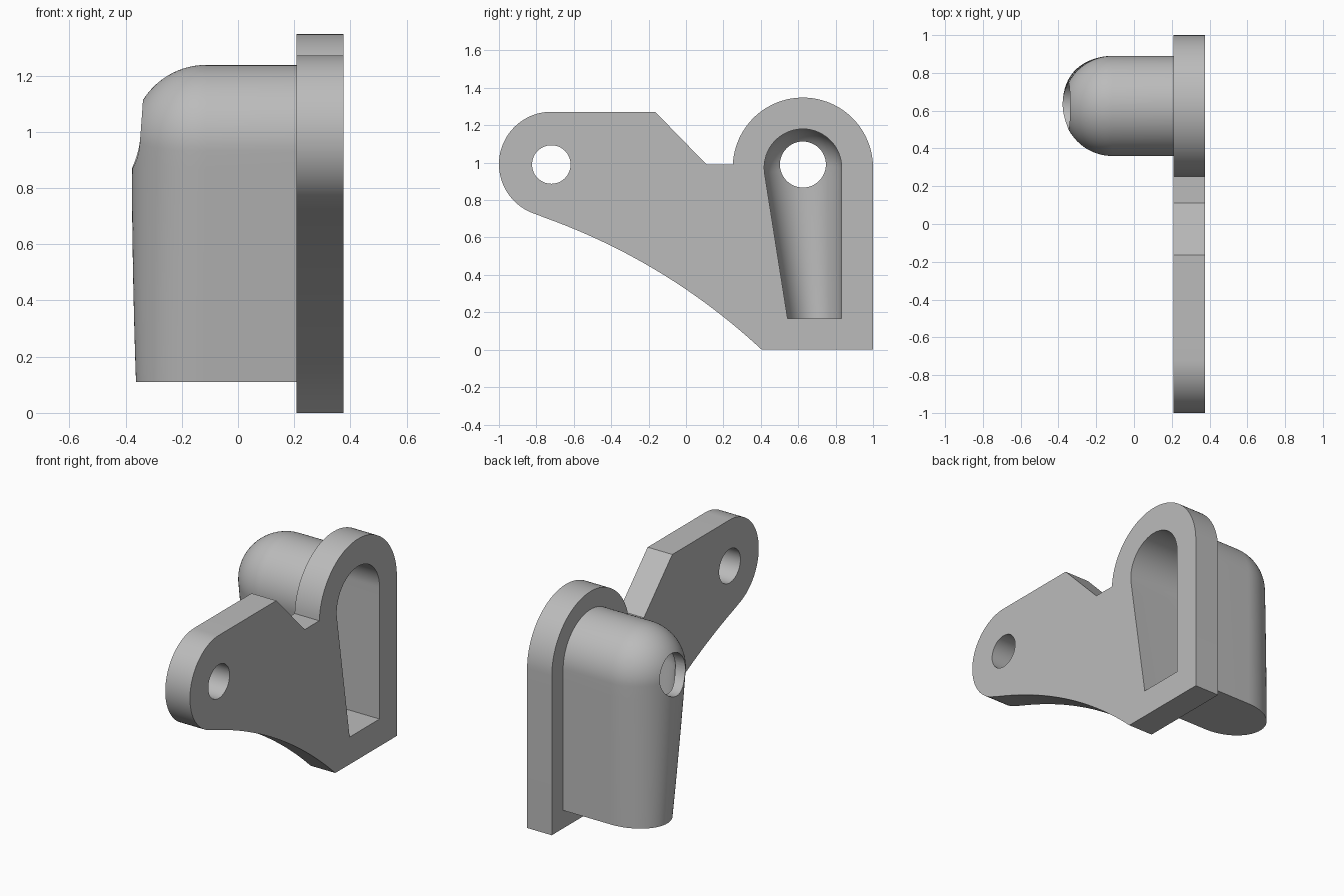
import bpy, bmesh
from math import sin, cos, pi, radians
from mathutils import Vector

if "Cube" in bpy.data.objects:
    bpy.data.objects.remove(bpy.data.objects["Cube"])

grey = bpy.data.materials.new("plain_grey")
grey.use_nodes = True
grey.diffuse_color = (0.5, 0.5, 0.5, 1)
grey.node_tree.nodes["Principled BSDF"].inputs["Base Color"].default_value = (0.5, 0.5, 0.5, 1)

FACE, BACK, DOME = 0.375, 0.208, -0.113   # open face, plate back, start of the domed end
CENTRE = Vector((0.625, 0.973))           # (y, z) of the housing's round top


def arc(c, r, a, b, n):
    return [Vector((c[0] + r * cos(radians(a + (b - a) * i / n)),
                    c[1] + r * sin(radians(a + (b - a) * i / n)))) for i in range(n + 1)]


def finish(name, bm):
    bmesh.ops.remove_doubles(bm, verts=bm.verts, dist=1e-5)
    bmesh.ops.recalc_face_normals(bm, faces=bm.faces)
    mesh = bpy.data.meshes.new(name)
    bm.to_mesh(mesh)
    bm.free()
    mesh.materials.append(grey)
    ob = bpy.data.objects.new(name, mesh)
    bpy.context.collection.objects.link(ob)
    return ob


def prism(name, outline, x0, x1):
    """Extrude a (y, z) outline along x."""
    bm = bmesh.new()
    face = bm.faces.new([bm.verts.new((x0, p[0], p[1])) for p in outline])
    ext = bmesh.ops.extrude_face_region(bm, geom=[face])
    bmesh.ops.translate(bm, vec=(x1 - x0, 0, 0),
                        verts=[v for v in ext["geom"] if isinstance(v, bmesh.types.BMVert)])
    return finish(name, bm)


def domed_body(name, r, left, bottom, x_open):
    """Tapered body with a round top and a domed end, lofted from half sections."""
    right = CENTRE.x + r
    ridge = Vector(((left + right) / 2, bottom))
    top = arc(CENTRE, r, 189, 0, 48)
    steps = [i / 12 for i in range(1, 13)]
    path = [(top[0].lerp(Vector((left, bottom)), t), CENTRE.lerp(ridge, t), t) for t in reversed(steps)]
    path += [(p, CENTRE, 0) for p in top]
    path += [(top[-1].lerp(Vector((right, bottom)), t), CENTRE.lerp(ridge, t), t) for t in steps]
    bm = bmesh.new()
    rows = []
    for p, q, t in path:
        row = [bm.verts.new((x_open, p.x, p.y))]
        for k in range(21):
            a = k / 20 * pi / 2
            yz = p.lerp(q, 1 - cos(a))
            row.append(bm.verts.new((DOME - (r - 0.015 * t * t) * sin(a), yz.x, yz.y)))
        rows.append(row)
    for a, b in zip(rows, rows[1:]):
        for k in range(len(a) - 1):
            bm.faces.new((a[k], a[k + 1], b[k + 1], b[k]))
    bm.faces.new(rows[0] + rows[-1][-2::-1])      # flat bottom
    bm.faces.new([row[0] for row in rows])        # flat open end
    return finish(name, bm)


def boolean(target, other, operation):
    mod = target.modifiers.new(other.name, 'BOOLEAN')
    mod.object, mod.operation, mod.solver = other, operation, 'EXACT'
    bpy.context.view_layer.objects.active = target
    bpy.ops.object.modifier_apply(modifier=mod.name)
    bpy.data.objects.remove(other)


# Side plate: round housing end, notch, round arm and curved underside
start, bend, end = Vector((-0.81, 0.725)), Vector((-0.126, 0.492)), Vector((0.405, 0))
underside = [start.lerp(bend, t).lerp(bend.lerp(end, t), t) for t in [i / 24 for i in range(1, 25)]]
outline = [(1, 0)] + arc(CENTRE, 0.375, 0, 177.4, 48)
outline += [(0.11, 0.99), (-0.165, 1.272)]
outline += arc((-0.72, 0.992), 0.28, 90, 251.5, 40) + underside
bracket = prism("bracket", outline, BACK, FACE)

# Hollow domed housing behind the plate
boolean(bracket, domed_body("housing", 0.265, 0.505, 0.11, BACK + 0.05), 'UNION')
boolean(bracket, domed_body("pocket", 0.207, 0.543, 0.167, FACE + 0.1), 'DIFFERENCE')

# Bore through the dome and pivot hole in the arm
for name, c, r in (("bore", (0.625, 0.99), 0.123), ("pivot_hole", (-0.72, 0.99), 0.103)):
    boolean(bracket, prism(name, arc(c, r, 0, 360, 48)[:-1], -1, 1), 'DIFFERENCE')

bpy.ops.object.select_all(action='DESELECT')
bracket.select_set(True)
bpy.context.view_layer.objects.active = bracket
bpy.ops.object.shade_smooth_by_angle(angle=radians(30))
